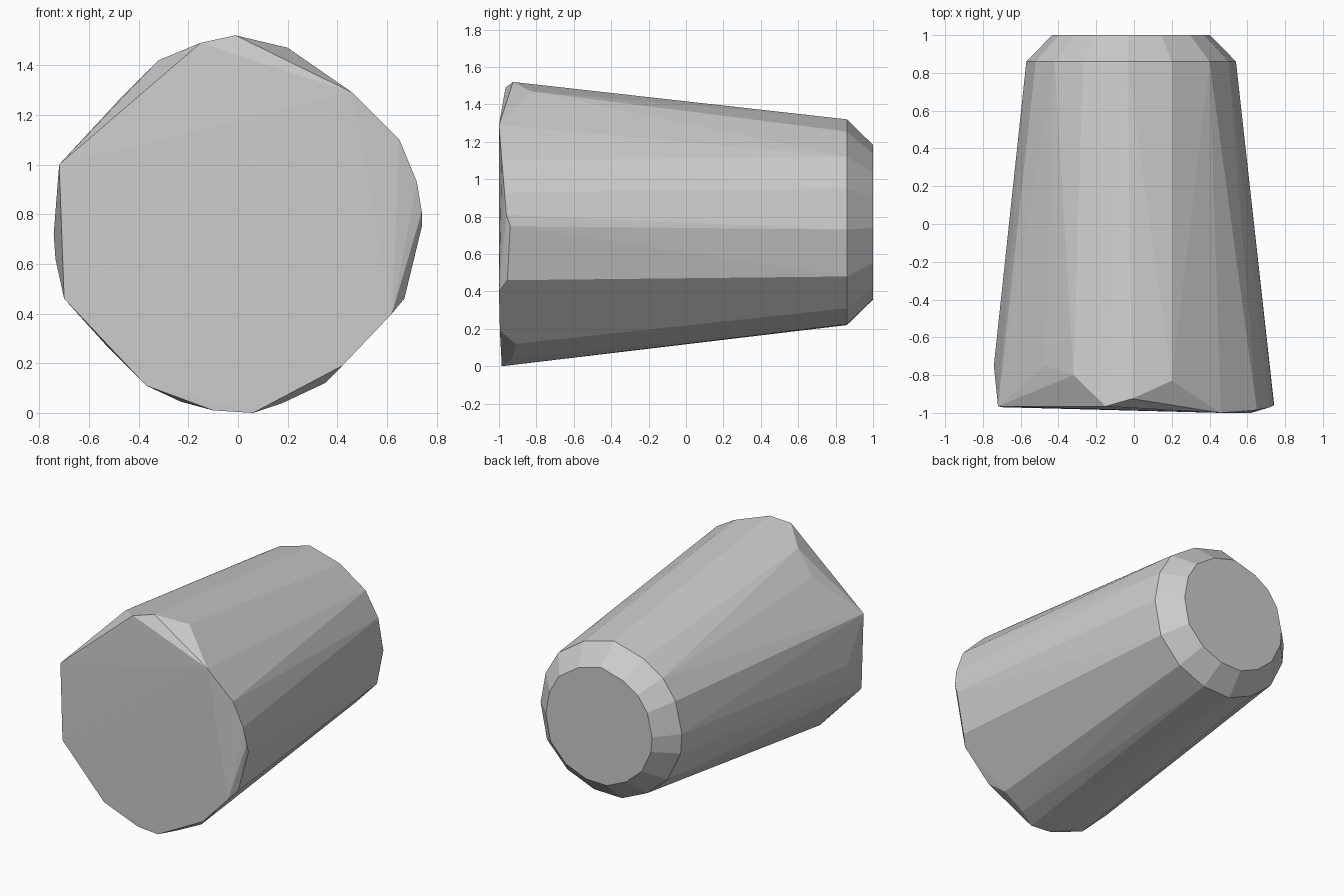
import bpy, bmesh

# Outline of the widest back ring (x, z), and the centre it tapers towards
RING = [(-.035, 1.32), (.20, 1.255), (.40, 1.12), (.50, .95), (.54, .73),
        (.49, .48), (.33, .31), (.12, .225), (-.1, .22), (-.3, .31),
        (-.46, .45), (-.56, .66), (-.57, .80), (-.52, 1.02), (-.42, 1.16), (-.27, 1.255)]
CX, CZ, CAP = -.018, .77, .752

# Chipped front rim (x, y, z)
RIM = [(-.72, -.965, 1.0), (-.32, -.80, 1.42), (-.15, -.965, 1.49), (-.01, -.925, 1.52),
       (.20, -.83, 1.47), (.46, -1.0, 1.29), (.65, -.985, 1.10), (.72, -.97, .93),
       (.74, -.96, .81), (.74, -.94, .75), (.67, -.955, .46), (.62, -1.0, .40),
       (.42, -.995, .19), (.35, -.91, .12), (.18, -.93, .04), (.06, -.985, 0),
       (-.10, -.98, .01), (-.23, -.90, .045), (-.37, -.975, .11), (-.52, -.90, .26),
       (-.70, -.97, .46), (-.735, -.80, .62), (-.742, -.75, .72), (-.47, -.75, 1.27)]

# Faceted tapered body: convex skin over rim, back ring and bevelled cap
bm = bmesh.new()
for p in RIM:
    bm.verts.new(p)
for x, z in RING:
    bm.verts.new((x, .86, z))
    bm.verts.new((CX + (x - CX) * CAP, 1.0, CZ + (z - CZ) * CAP))
hull = bmesh.ops.convex_hull(bm, input=bm.verts)
loose = [v for v in bm.verts if not v.link_faces]
bmesh.ops.delete(bm, geom=loose, context='VERTS')
bmesh.ops.dissolve_limit(bm, angle_limit=.01, verts=bm.verts, edges=bm.edges)
bmesh.ops.recalc_face_normals(bm, faces=bm.faces)
mesh = bpy.data.meshes.new("tapered_body")
bm.to_mesh(mesh)
bm.free()
bpy.context.collection.objects.link(bpy.data.objects.new("tapered_body", mesh))
